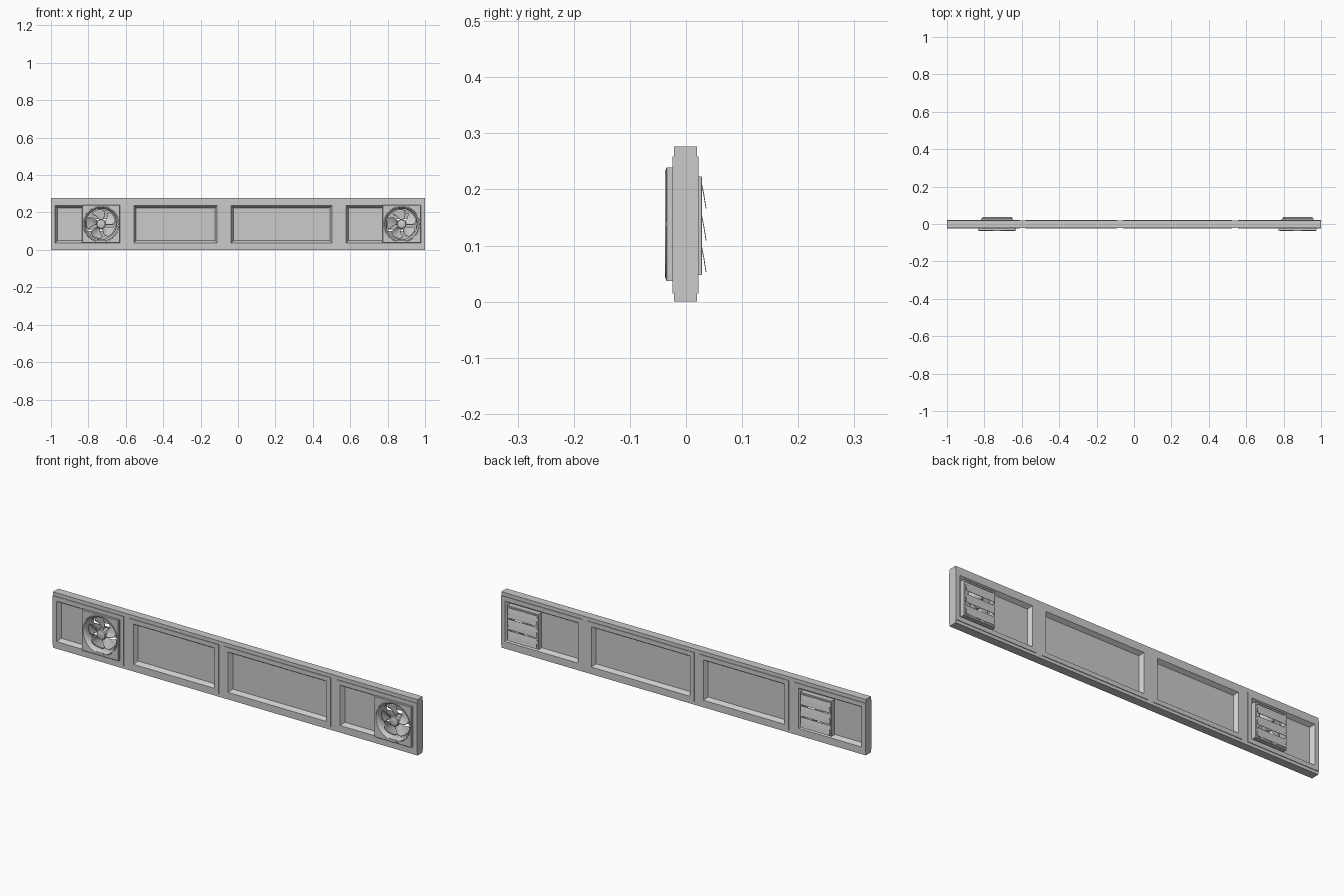
import bpy, bmesh, math
from math import sin, cos, pi, radians

if "Cube" in bpy.data.objects:
    bpy.data.objects.remove(bpy.data.objects["Cube"])

YC = -0.001                                   # mid plane of the wall
BAYS = [(-0.978, -0.632), (-0.557, -0.112), (-0.037, 0.503), (0.578, 0.978)]
Z0, Z1, HEIGHT = 0.037, 0.237, 0.277
FANS = [-0.732, 0.875]
FAN_Z = 0.138


def mesh_object(name, verts, faces, smooth=False):
    me = bpy.data.meshes.new(name)
    me.from_pydata(verts, [], faces)
    bm = bmesh.new()
    bm.from_mesh(me)
    bmesh.ops.recalc_face_normals(bm, faces=bm.faces)
    bm.to_mesh(me)
    bm.free()
    ob = bpy.data.objects.new(name, me)
    bpy.context.collection.objects.link(ob)
    if smooth:
        bpy.ops.object.select_all(action='DESELECT')
        ob.select_set(True)
        bpy.context.view_layer.objects.active = ob
        bpy.ops.object.shade_smooth_by_angle(angle=radians(30))
    return ob


def box(name, x0, x1, y0, y1, z0, z1):
    v = [(x, y, z) for x in (x0, x1) for y in (y0, y1) for z in (z0, z1)]
    f = [(0, 1, 3, 2), (4, 6, 7, 5), (0, 4, 5, 1), (2, 3, 7, 6), (0, 2, 6, 4), (1, 5, 7, 3)]
    return mesh_object(name, v, f)


def loft(name, loops, closed=True, caps=False, smooth=False):
    n = len(loops[0])
    verts = [p for lp in loops for p in lp]
    m = len(loops)
    faces = []
    for i in range(m if closed else m - 1):
        a, b = i * n, ((i + 1) % m) * n
        faces += [(a + j, a + (j + 1) % n, b + (j + 1) % n, b + j) for j in range(n)]
    if caps:
        faces += [tuple(range(n)), tuple(range((m - 1) * n, m * n))]
    return mesh_object(name, verts, faces, smooth)


def rect_ring(name, x0, x1, z0, z1, profile):
    # profile: (outward offset, y) swept round a rectangle with mitred corners
    loops = [[(x0 - o, y, z0 - o), (x1 + o, y, z0 - o),
              (x1 + o, y, z1 + o), (x0 - o, y, z1 + o)] for o, y in profile]
    return loft(name, loops)


def circle(cx, r, y, square=False, n=48):
    pts = []
    for i in range(n):
        a = 2 * pi * i / n
        k = r / max(abs(cos(a)), abs(sin(a))) if square else r
        pts.append((cx + k * cos(a), y, FAN_Z + k * sin(a)))
    return pts


# structural frame: rails and posts
D = 0.0205
box("bottom_rail", -1, 1, YC - D, YC + D, 0, Z0)
box("top_rail", -1, 1, YC - D, YC + D, Z1, HEIGHT)
edges = [-1] + [x for bay in BAYS for x in bay] + [1]
for a, b in zip(edges[::2], edges[1::2]):
    box("post", a, b, YC - D, YC + D, Z0, Z1)

# raised mouldings sloping in to a recessed panel in every bay
half = [(0.022, 0.0), (0.022, 0.0235), (0.0, 0.0235), (-0.012, 0.004)]
profile = [(o, YC - y) for o, y in half] + [(o, YC + y) for o, y in half[:0:-1]]
panels = []
for a, b in BAYS:
    rect_ring("bay_moulding", a, b, Z0, Z1, profile)
    panels.append(box("bay_panel", a + 0.008, b - 0.008, YC - 0.004, YC + 0.004,
                      Z0 + 0.008, Z1 - 0.008))


def fan(cx, panel):
    # round hole through the panel
    cutter = loft("hole_cutter", [circle(cx, 0.082, -0.05), circle(cx, 0.082, 0.05)],
                  closed=False, caps=True)
    cutter.hide_render = True
    cutter.hide_set(True)
    mod = panel.modifiers.new("fan_hole", 'BOOLEAN')
    mod.object = cutter
    mod.solver = 'EXACT'

    # square front housing with a funnel mouth
    loft("fan_housing", [
        circle(cx, 0.1015, -0.005, True), circle(cx, 0.1015, -0.034, True),
        circle(cx, 0.0995, -0.036, True), circle(cx, 0.097, -0.036),
        circle(cx, 0.096, -0.0375), circle(cx, 0.092, -0.0375),
        circle(cx, 0.086, -0.030), circle(cx, 0.082, -0.022),
        circle(cx, 0.082, -0.005)], smooth=True)
    box("fan_badge_plate", cx - 0.021, cx + 0.021, -0.0378, -0.030, 0.041, 0.053)

    # domed hub and motor
    loft("fan_hub", [circle(cx, r, y, n=24) for r, y in
                     [(0.025, -0.008), (0.025, -0.026), (0.022, -0.030), (0.012, -0.033)]],
         closed=False, caps=True, smooth=True)
    loft("fan_motor", [circle(cx, 0.02, y, n=24) for y in (-0.008, 0.014)],
         closed=False, caps=True, smooth=True)
    box("motor_bracket", cx - 0.083, cx + 0.083, 0.008, 0.011, FAN_Z - 0.006, FAN_Z + 0.006)

    # five swept, pitched blades
    n = 8
    for k in range(5):
        verts = []
        for i in range(n + 1):
            s = i / n
            r = 0.022 + 0.057 * s
            for j in range(n + 1):
                t = j / n - 0.5
                rr = r - 0.012 * s * (2 * t) ** 4
                a = radians(90 + 72 * k + 14 * s * s + (44 + 16 * s) * t)
                y = -0.017 + 0.020 * t + 0.004 * (1 - 4 * t * t)
                verts.append((cx + rr * cos(a), y, FAN_Z + rr * sin(a)))
        w = n + 1
        faces = [(i * w + j, i * w + j + 1, (i + 1) * w + j + 1, (i + 1) * w + j)
                 for i in range(n) for j in range(n)]
        blade = mesh_object("fan_blade", verts, faces, smooth=True)
        sol = blade.modifiers.new("thickness", 'SOLIDIFY')
        sol.thickness = 0.0015
        sol.offset = 0

    # rear shutter frame and its three tilted slats
    rect_ring("shutter_frame", cx - 0.0855, cx + 0.0855, 0.048, 0.223,
              [(0, 0.002), (0, 0.0275), (-0.001, 0.0285), (-0.008, 0.0285), (-0.008, 0.002)])
    for i in range(3):
        top = 0.213 - 0.0565 * i
        sec = [(0.0265, top), (0.028, top), (0.0325, top - 0.022), (0.0365, top - 0.047),
               (0.035, top - 0.047), (0.031, top - 0.022)]
        loft("shutter_slat", [[(x, y, z) for y, z in sec] for x in (cx - 0.079, cx + 0.079)],
             closed=False, caps=True)


fan(FANS[0], panels[0])
fan(FANS[1], panels[3])
